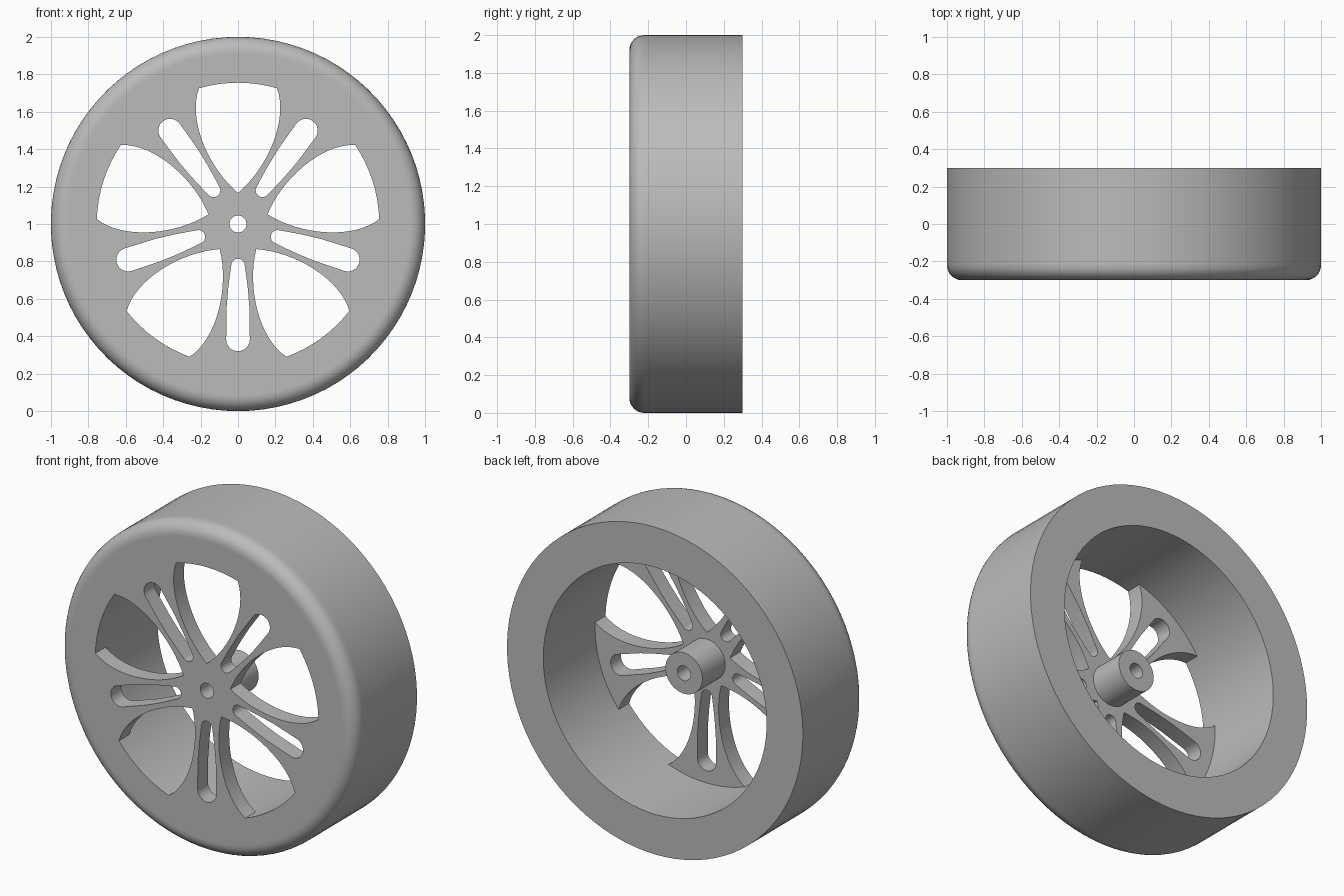
import bpy, bmesh
from math import sin, cos, pi, radians
from mathutils import Vector, Matrix
from mathutils.geometry import interpolate_bezier

if "Cube" in bpy.data.objects:
    bpy.data.objects.remove(bpy.data.objects["Cube"], do_unlink=True)

SEG = 90                        # divisions round the wheel
FRONT, PLATE, HUB, BACK = -0.3, -0.2, 0.02, 0.3
OUTER, INNER, ROUND = 1.0, 0.755, 0.08
HUB_R, BORE_R = 0.125, 0.045
STEP = 2 * pi / SEG
HALF = 4                        # half the width of a window, in divisions


def polar(r, i):
    """Flat point, i divisions away from straight up."""
    return Vector((r * sin(i * STEP), r * cos(i * STEP)))


def circle(r):
    return [polar(r, i) for i in range(SEG)]


def turned(points, k, flip=False):
    """The k-th of five copies; flip starts at the bottom instead."""
    rot = Matrix.Rotation(-k * radians(72) + (pi if flip else 0), 2)
    return [rot @ p for p in points]


# Window: curved right side running down to the tip, mirrored, closed by an arc
side = interpolate_bezier(polar(INNER, HALF), Vector((0.27, 0.56)),
                          Vector((0.16, 0.30)), Vector((0, 0.166)), 17)
side = [Vector(p[:2]) for p in side]
mirrored = [Vector((-p.x, p.y)) for p in reversed(side[:-1])]
rim_arc = [polar(INNER, i) for i in range(1 - HALF, HALF)]
window = side + mirrored + rim_arc

# Slot: tapered, with round ends
half_slot = [Vector((0.063 * sin(a), 0.617 + 0.063 * cos(a)))
             for a in [i * pi / 16 for i in range(9)]]
half_slot += [Vector((0.061, 0.45)), Vector((0.053, 0.35)), Vector((0.043, 0.27))]
half_slot += [Vector((0.036 * cos(a), 0.222 - 0.036 * sin(a)))
              for a in [i * pi / 16 for i in range(9)]]
slot = half_slot + [Vector((-p.x, p.y)) for p in reversed(half_slot[1:-1])]

windows = [turned(window, k) for k in range(5)]
slots = [turned(slot, k, True) for k in range(5)]

# Outline of the five spokes, as seen from behind
gap = SEG // 5
spokes = []
for k in range(5):
    outer_arc = [polar(INNER, i) for i in range(HALF + 1, gap - HALF)]
    spokes += turned(list(reversed(mirrored)) [::-1][::-1] + [side[-1]] + side[-2::-1]
                     + outer_arc, k)

bm = bmesh.new()


def ring(points, y):
    return [bm.verts.new((p.x, y, p.y + 1)) for p in points]


def wall(a, ya, b, yb):
    """Band of quads joining two loops of the same length."""
    va, vb = ring(a, ya), ring(b, yb)
    for i in range(len(va)):
        j = (i + 1) % len(va)
        bm.faces.new((va[i], va[j], vb[j], vb[i]))


def plate(loops, y):
    """Flat face with holes."""
    edges = []
    for loop in loops:
        v = ring(loop, y)
        edges += [bm.edges.new((v[i - 1], v[i])) for i in range(len(v))]
    bmesh.ops.triangle_fill(bm, edges=edges, use_beauty=True, normal=(0, -1, 0))


# Rim: rounded front shoulder, tread, back face and barrel
shoulder = [(OUTER - ROUND - 0.01, FRONT)]
for i in range(9):
    a = i * pi / 16
    shoulder.append((OUTER - ROUND + ROUND * sin(a), FRONT + ROUND - ROUND * cos(a)))
shoulder += [(OUTER, FRONT + ROUND + 0.01), (OUTER, BACK), (INNER, BACK), (INNER, PLATE)]
for (r0, y0), (r1, y1) in zip(shoulder, shoulder[1:]):
    wall(circle(r0), y0, circle(r1), y1)

# Front face, back of the spokes, and the walls of the openings
plate([circle(shoulder[0][0]), circle(BORE_R)] + windows + slots, FRONT)
plate([spokes, circle(HUB_R)] + slots, PLATE)
for opening in windows + slots:
    wall(opening, FRONT, opening, PLATE)

# Hub with its bore
wall(circle(HUB_R), PLATE, circle(HUB_R), HUB)
wall(circle(HUB_R), HUB, circle(BORE_R), HUB)
wall(circle(BORE_R), HUB, circle(BORE_R), FRONT)

bmesh.ops.remove_doubles(bm, verts=bm.verts[:], dist=0.0002)
bmesh.ops.recalc_face_normals(bm, faces=bm.faces[:])

mesh = bpy.data.meshes.new("wheel")
bm.to_mesh(mesh)
bm.free()
wheel = bpy.data.objects.new("wheel", mesh)
bpy.context.collection.objects.link(wheel)

grey = bpy.data.materials.new("plain grey")
grey.use_nodes = True
colour = (0.5, 0.5, 0.5, 1)
grey.diffuse_color = colour
grey.node_tree.nodes["Principled BSDF"].inputs["Base Color"].default_value = colour
mesh.materials.append(grey)

bpy.ops.object.select_all(action="DESELECT")
wheel.select_set(True)
bpy.context.view_layer.objects.active = wheel
bpy.ops.object.shade_smooth_by_angle(angle=radians(30))
